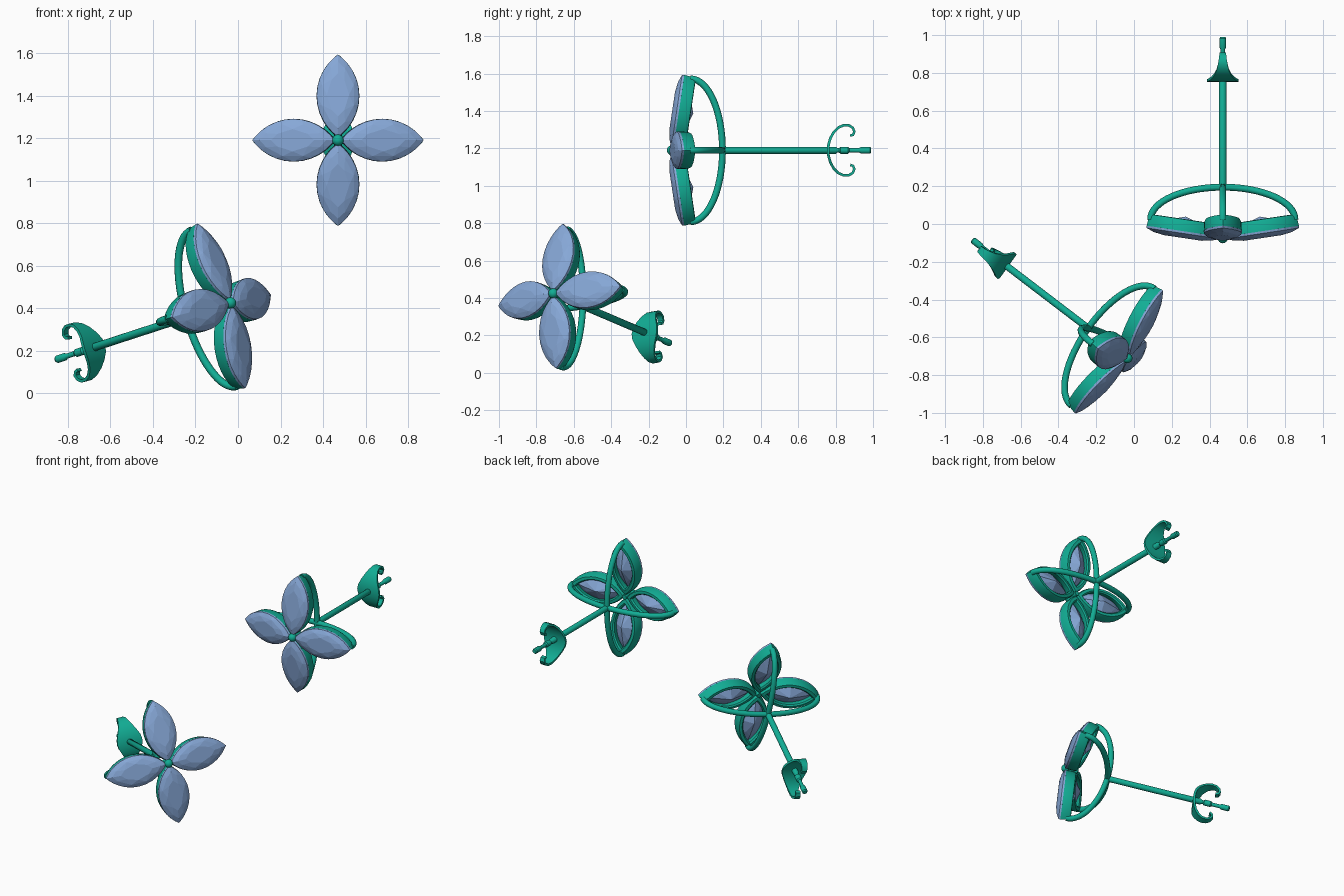
import bpy, bmesh, math
from mathutils import Matrix, Vector

if "Cube" in bpy.data.objects:
    bpy.data.objects.remove(bpy.data.objects["Cube"])

def material(name, col):
    m = bpy.data.materials.new(name)
    m.diffuse_color = (*col, 1)
    m.use_nodes = True
    m.node_tree.nodes["Principled BSDF"].inputs["Base Color"].default_value = m.diffuse_color
    return m

GREEN = material("green_metal", (0.006, 0.42, 0.30))
BLUE = material("blue_stone", (0.24, 0.39, 0.68))

# local frame of one earring: -y is the face, +y runs down the post
L, W, MID = 0.197, 0.101, 0.208
R = (L * L + W * W) / (2 * W)

def marquise(scale, n, y, inset=0.0):
    """Pointed oval outline in the xz plane, 2n points, at depth y."""
    pts = []
    l, w = L * scale - inset * 1.5, W * scale - inset
    r = (l * l + w * w) / (2 * w)
    for side in (1, -1):
        for i in range(n):
            z = -l * math.cos(math.pi * i / n) * side
            x = side * (math.sqrt(max(r * r - z * z, 0)) - (r - w))
            pts.append(Vector((x, y, z)))
    return pts

def finish(bm, name, mat, smooth=None):
    bmesh.ops.recalc_face_normals(bm, faces=bm.faces)
    me = bpy.data.meshes.new(name)
    bm.to_mesh(me)
    bm.free()
    me.materials.append(mat)
    if smooth:
        me.shade_smooth()
        me.set_sharp_from_angle(angle=math.radians(smooth))
    return me

def loft(bm, rings, closed=False):
    """Skin a list of equal closed rings; closed joins last to first."""
    vs = [[bm.verts.new(p) for p in ring] for ring in rings]
    n = len(vs[0])
    for k in range(len(vs) if closed else len(vs) - 1):
        a, b = vs[k], vs[(k + 1) % len(vs)]
        for i in range(n):
            j = (i + 1) % n
            bm.faces.new((a[i], a[j], b[j], b[i]))
    return vs

def gem_mesh():
    # faceted stone as the hull of girdle, crown, table and culet points
    bm = bmesh.new()
    pts = marquise(1, 14, 0) + marquise(0.99, 14, -0.012)
    pts += marquise(0.80, 5, -0.027) + marquise(0.52, 4, -0.036)
    pts += marquise(0.55, 4, 0.042) + [Vector((0, 0.078, 0))]
    for p in pts:
        bm.verts.new(p)
    res = bmesh.ops.convex_hull(bm, input=bm.verts)
    junk = [g for g in res["geom_interior"] if isinstance(g, bmesh.types.BMVert)]
    bmesh.ops.delete(bm, geom=junk, context='VERTS')
    bmesh.ops.dissolve_limit(bm, angle_limit=0.01, verts=bm.verts, edges=bm.edges)
    return finish(bm, "petal_stone", BLUE)

def frame_mesh():
    # open setting wall behind the stone
    bm = bmesh.new()
    sec = [(0.0, 0.0), (0.003, 0.05), (0.009, 0.062), (0.026, 0.064),
           (0.034, 0.056), (0.030, 0.02), (0.012, 0.0)]
    loft(bm, [marquise(1, 16, y, inset) for inset, y in sec], closed=True)
    return finish(bm, "petal_frame", GREEN, 40)

def arch_mesh():
    # half-ellipse wire from petal tip to opposite petal tip
    bm = bmesh.new()
    rings, n, rad = [], 32, 0.018
    for i in range(n + 1):
        t = math.pi * i / n
        c = Vector((0, 0.025 + 0.17 * math.sin(t), 0.382 * math.cos(t)))
        d = Vector((0, 0.17 * math.cos(t), -0.382 * math.sin(t))).normalized()
        s = d.cross(Vector((1, 0, 0)))
        rings.append([c + rad * (Vector((math.cos(a), 0, 0)) + s * math.sin(a))
                      for a in [2 * math.pi * k / 12 for k in range(12)]])
    vs = loft(bm, rings)
    bm.faces.new(vs[0])
    bm.faces.new(vs[-1])
    return finish(bm, "back_arch", GREEN, 40)

def post_mesh():
    # turned pin with notches at its end
    prof = [(0.18, 0.019), (0.80, 0.019), (0.81, 0.012), (0.818, 0.012), (0.826, 0.019),
            (0.866, 0.019), (0.874, 0.012), (0.925, 0.012), (0.937, 0.018),
            (0.983, 0.018), (0.99, 0.013)]
    bm = bmesh.new()
    vs = loft(bm, [[(r * math.cos(k * math.pi / 8), y, r * math.sin(k * math.pi / 8))
                    for k in range(16)] for y, r in prof])
    bm.faces.new(vs[0])
    bm.faces.new(vs[-1])
    return finish(bm, "post", GREEN, 35)

def clutch_mesh():
    # curled strip: (y, z, half width), mirrored top to bottom
    half = [(0.760, 0, 0.083), (0.762, 0.03, 0.078), (0.772, 0.065, 0.062),
            (0.79, 0.097, 0.046), (0.815, 0.122, 0.033), (0.843, 0.134, 0.026),
            (0.87, 0.134, 0.021), (0.892, 0.12, 0.018), (0.900, 0.10, 0.017),
            (0.893, 0.083, 0.016), (0.878, 0.078, 0.016)]
    path = [(y, -z, w) for y, z, w in half[:0:-1]] + half
    rings, th = [], 0.007
    for i, (y, z, w) in enumerate(path):
        a, b = path[max(i - 1, 0)], path[min(i + 1, len(path) - 1)]
        d = Vector((0, b[0] - a[0], b[1] - a[1])).normalized()
        s = d.cross(Vector((1, 0, 0))) * th
        c = Vector((0, y, z))
        x = Vector((w, 0, 0))
        rings.append([c - x - s, c + x - s, c + x + s, c - x + s])
    bm = bmesh.new()
    vs = loft(bm, rings)
    bm.faces.new(vs[0])
    bm.faces.new(vs[-1])
    return finish(bm, "clutch", GREEN, 40)

def bead_mesh():
    bm = bmesh.new()
    bmesh.ops.create_uvsphere(bm, u_segments=16, v_segments=10, radius=0.027,
                              matrix=Matrix.Translation((0, -0.075, 0)))
    # short stem joining bead to the frames
    bmesh.ops.create_cone(bm, cap_ends=True, segments=12, radius1=0.016, radius2=0.016, depth=0.08,
                          matrix=Matrix.Translation((0, -0.035, 0)) @ Matrix.Rotation(math.pi / 2, 4, 'X'))
    return finish(bm, "centre_bead", GREEN, 40)

gem, frame, arch = gem_mesh(), frame_mesh(), arch_mesh()
post, clutch, bead = post_mesh(), clutch_mesh(), bead_mesh()

def place(me, name, m):
    ob = bpy.data.objects.new(name, me)
    bpy.context.collection.objects.link(ob)
    ob.matrix_world = m

def earring(tag, m):
    # four tilted petals around the post axis
    tilt = Matrix.Translation((0, -0.038, MID)) @ Matrix.Rotation(math.radians(-8.5), 4, 'X').inverted().inverted()
    for k in range(4):
        turn = m @ Matrix.Rotation(k * math.pi / 2, 4, 'Y')
        place(gem, f"{tag}_petal_stone_{k}", turn @ tilt)
        place(frame, f"{tag}_petal_frame_{k}", turn @ tilt)
        if k < 2:
            place(arch, f"{tag}_back_arch_{k}", turn)
    for me in (post, clutch, bead):
        place(me, f"{tag}_{me.name}", m)

# tip of the petal leans back (+y), so tilt is a negative turn about x
earring("upper", Matrix.Translation((0.47, 0, 1.19)))

# second earring is turned and leaning
ay = Vector((-0.769, 0.587, -0.25)).normalized()
az = Vector((-0.286, 0.05, 0.957))
az = (az - ay * az.dot(ay)).normalized()
ax = ay.cross(az)
rot = Matrix((ax, ay, az)).transposed().to_4x4()
earring("lower", Matrix.Translation((-0.093, -0.666, 0.406)) @ rot)
